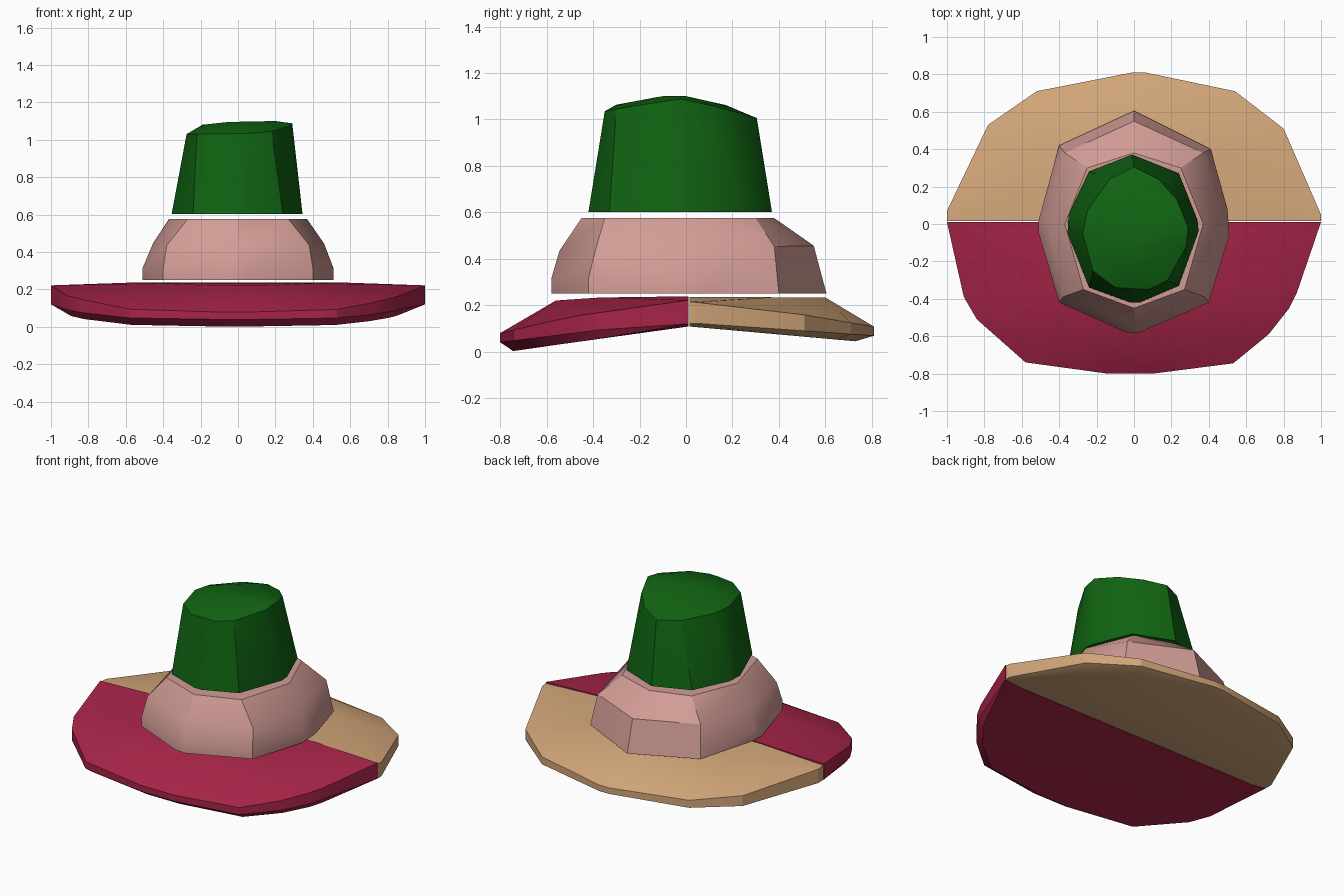
import bpy, bmesh, math

old = bpy.data.objects.get("Cube")
if old:
    bpy.data.objects.remove(old, do_unlink=True)


def material(name, rgb):
    m = bpy.data.materials.new(name)
    m.use_nodes = True
    col = (*rgb, 1.0)
    m.diffuse_color = col
    bsdf = next(n for n in m.node_tree.nodes if n.type == 'BSDF_PRINCIPLED')
    bsdf.inputs["Base Color"].default_value = col
    return m


def ring(outline, z):
    """Lift a plan outline to a height; z is a number or a rule z(x, y)."""
    return [(x, y, z(x, y) if callable(z) else z) for x, y in outline]


def scaled(outline, sx, sy):
    return [(x * sx, y * sy) for x, y in outline]


def hull_part(name, points, mat):
    """Faceted convex solid wrapped around a few cross-sections."""
    bm = bmesh.new()
    for p in points:
        bm.verts.new(p)
    bmesh.ops.convex_hull(bm, input=bm.verts[:])
    bmesh.ops.delete(bm, geom=[v for v in bm.verts if not v.link_faces], context='VERTS')
    bmesh.ops.dissolve_limit(bm, angle_limit=math.radians(1), verts=bm.verts[:], edges=bm.edges[:])
    bmesh.ops.recalc_face_normals(bm, faces=bm.faces[:])
    me = bpy.data.meshes.new(name)
    bm.to_mesh(me)
    bm.free()
    me.materials.append(mat)
    ob = bpy.data.objects.new(name, me)
    bpy.context.collection.objects.link(ob)
    bpy.ops.object.select_all(action='DESELECT')
    ob.select_set(True)
    bpy.context.view_layer.objects.active = ob
    bpy.ops.object.shade_smooth_by_angle(angle=math.radians(25))
    return ob


crimson = material("crimson", (0.39, 0.018, 0.066))
tan = material("tan", (0.64, 0.38, 0.19))
pink = material("dusty pink", (0.64, 0.33, 0.30))
green = material("dark green", (0.005, 0.125, 0.006))

# Front half of the brim, drooping towards the front
front = [(-1, 0.01), (-0.91, -0.39), (-0.84, -0.51), (-0.58, -0.74), (-0.14, -0.80),
         (0.10, -0.80), (0.53, -0.745), (0.72, -0.59), (0.83, -0.45), (0.87, -0.37), (1, 0.01)]
front_rim = ring(front, lambda x, y: 0.22 - 0.07 * min(1, -y / 0.5) - 0.07 * max(0, -y - 0.5) / 0.3)
front_low = ring(scaled(front[1:-1], 0.98, 0.93), lambda x, y: 0.11 + 0.145 * y)
front_mid = ring(front[1:-1], lambda x, y: 0.14 + 0.125 * y)
front_top = [(-0.52, 0.01, 0.238), (0.52, 0.01, 0.238), (-0.42, -0.37, 0.233), (0.42, -0.37, 0.233),
             (-0.14, -0.56, 0.22), (0.14, -0.56, 0.22)]
seam = [(-1, 0.01, 0.12), (1, 0.01, 0.12), (-0.9, 0.01, 0.108), (0.9, 0.01, 0.108)]
hull_part("brim_front", front_rim + front_low + front_mid + front_top + seam, crimson)

# Back half of the brim
back = [(-1, 0.015), (-1, 0.07), (-0.78, 0.53), (-0.52, 0.71), (-0.01, 0.81),
        (0.06, 0.81), (0.54, 0.71), (0.80, 0.51), (1, 0.05), (1, 0.015)]
back_rim = ring(back, lambda x, y: 0.215 - 0.07 * y - 0.10 * max(0, y - 0.3))
back_low = ring(scaled(back[2:-2], 0.96, 0.90), lambda x, y: 0.11 - 0.09 * y)
back_mid = ring(back, lambda x, y: 0.125 - 0.07 * y)
back_top = [(-0.55, 0.015, 0.235), (0.55, 0.015, 0.235), (-0.45, 0.38, 0.234), (0.45, 0.38, 0.234),
            (-0.02, 0.60, 0.233), (0.04, 0.60, 0.233)]
back_seam = [(x, 0.015, z) for x, _, z in seam]
hull_part("brim_back", back_rim + back_low + back_mid + back_top + back_seam, tan)

# Flared lower crown
flare = [(0, 0.605), (-0.40, 0.42), (-0.51, 0.02), (-0.51, -0.05), (-0.40, -0.42), (-0.04, -0.58),
         (0.03, -0.58), (0.40, -0.42), (0.51, -0.06), (0.50, 0.08), (0.41, 0.40)]
shoulder = [(0, 0.55), (-0.37, 0.38), (-0.455, 0.0), (-0.38, -0.39), (0, -0.545),
            (0.38, -0.39), (0.46, 0.0), (0.37, 0.38)]
neck = [(0, 0.38), (-0.25, 0.30), (-0.37, 0.0), (-0.27, -0.35), (0, -0.45),
        (0.27, -0.35), (0.37, 0.0), (0.25, 0.30)]
wall = [p for p in flare if p[1] < 0.2]
hull_part("lower_crown", ring(flare, 0.25) + ring(wall, 0.315)
          + ring(shoulder, lambda x, y: 0.445 + 0.02 * y) + ring(neck, 0.575), pink)

# Tall upper crown with a gently domed, slightly tilted top
base = [(-0.01, 0.37), (-0.24, 0.28), (-0.35, 0.05), (-0.355, -0.05), (-0.24, -0.34), (-0.02, -0.42),
        (0.03, -0.42), (0.24, -0.33), (0.345, -0.04), (0.34, 0.02), (0.24, 0.27)]
rim = [(0, 0.305), (-0.13, 0.24), (-0.25, 0.07), (-0.275, -0.05), (-0.22, -0.25), (-0.10, -0.34),
       (0.08, -0.35), (0.18, -0.30), (0.28, -0.12), (0.29, -0.02), (0.23, 0.13), (0.13, 0.24)]
dome = [(-0.19, -0.05, 1.08), (-0.05, -0.13, 1.095), (0.20, -0.10, 1.10), (0.20, 0.0, 1.10),
        (0.26, -0.04, 1.092), (0.0, 0.17, 1.062), (-0.02, -0.30, 1.063)]
hull_part("upper_crown", ring(base, 0.602)
          + ring(rim, lambda x, y: 1.03 + 0.06 * max(x, 0) / 0.29 * (1 - abs(y) / 0.5) - 0.08 * max(y, 0))
          + dome, green)
